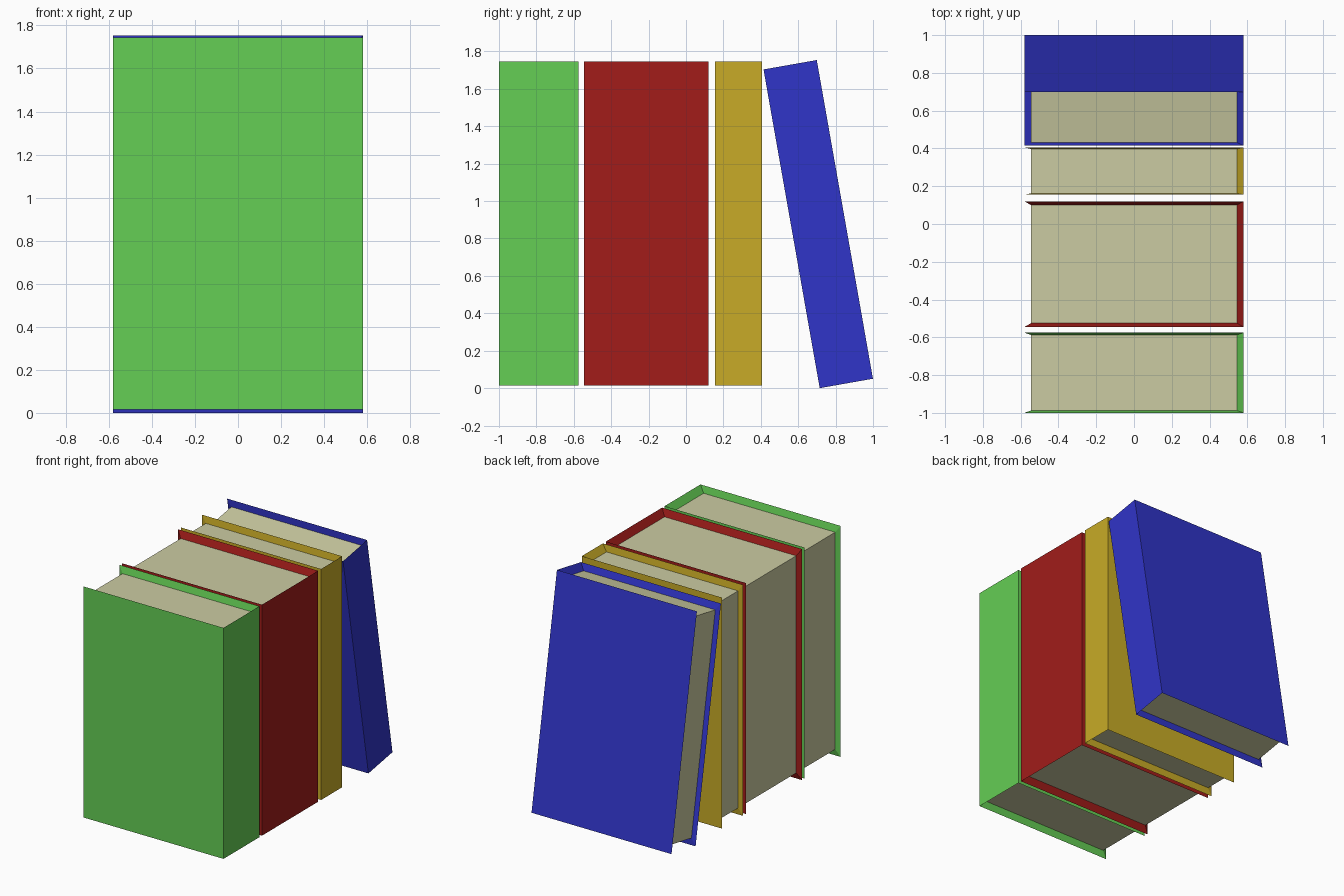
import bpy, bmesh, math
from mathutils import Matrix

if "Cube" in bpy.data.objects:
    bpy.data.objects.remove(bpy.data.objects["Cube"])


def material(name, rgb):
    m = bpy.data.materials.new(name)
    m.diffuse_color = (*rgb, 1)
    m.use_nodes = True
    m.node_tree.nodes["Principled BSDF"].inputs["Base Color"].default_value = m.diffuse_color
    return m


PAGES = material("paper", (0.60, 0.60, 0.36))
WIDTH, HEIGHT, PAGE_SCALE = 1.16, 1.73, 0.94


def book(name, rgb, thickness, y, z, lean=0):
    """Box with spine at +x; the three open sides are recessed to the pages."""
    bm = bmesh.new()
    bmesh.ops.create_cube(bm, size=1)
    size = Matrix.Diagonal((WIDTH, thickness, HEIGHT, 1))
    bmesh.ops.transform(bm, matrix=size, verts=bm.verts)
    bm.normal_update()

    # page block: extrude top, bottom and fore edge, then shrink inwards
    open_sides = [f for f in bm.faces if abs(f.normal.z) > 0.9 or f.normal.x < -0.9]
    ret = bmesh.ops.extrude_face_region(bm, geom=open_sides)["geom"]
    bmesh.ops.delete(bm, geom=[f for f in open_sides if f.is_valid], context='FACES_ONLY')
    inner = [v for v in ret if isinstance(v, bmesh.types.BMVert)]
    pages = [f for f in ret if isinstance(f, bmesh.types.BMFace)]
    bmesh.ops.scale(bm, vec=(PAGE_SCALE,) * 3, verts=inner)
    for f in pages:
        f.material_index = 1
    bmesh.ops.recalc_face_normals(bm, faces=bm.faces)

    mesh = bpy.data.meshes.new(name)
    bm.to_mesh(mesh)
    bm.free()
    mesh.materials.append(material(name + "_cover", rgb))
    mesh.materials.append(PAGES)
    ob = bpy.data.objects.new(name, mesh)
    ob.location = (0, y, z)
    ob.rotation_euler.x = math.radians(lean)
    bpy.context.collection.objects.link(ob)


# upright books, front to back
book("green_book", (0.13, 0.62, 0.09), 0.425, -0.7875, 0.88)
book("red_book", (0.36, 0.012, 0.01), 0.665, -0.2125, 0.88)
book("yellow_book", (0.58, 0.41, 0.02), 0.25, 0.28, 0.88)
# leaning book
book("blue_book", (0.03, 0.035, 0.58), 0.289, 0.707, 0.877, lean=10)
